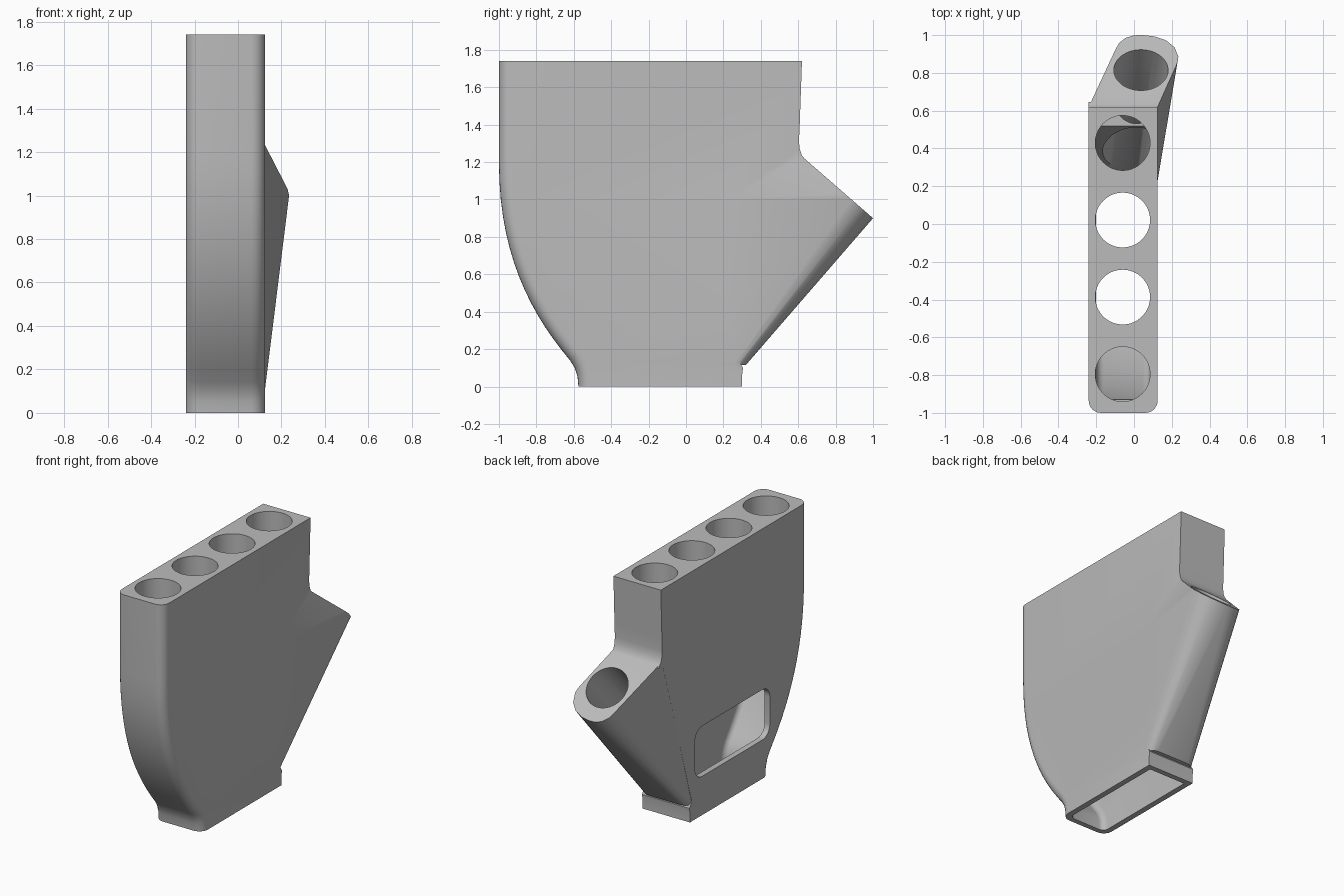
import bpy, bmesh, math
from mathutils import Vector

cube = bpy.data.objects.get("Cube")
if cube:
    bpy.data.objects.remove(cube, do_unlink=True)

XL, XR, XC = -0.24, 0.125, -0.06
HEIGHT, BORE = 1.74, 0.145

grey = bpy.data.materials.new("plain_grey")
grey.use_nodes = True
grey.diffuse_color = (0.5, 0.5, 0.5, 1)
grey.node_tree.nodes["Principled BSDF"].inputs["Base Color"].default_value = (0.5, 0.5, 0.5, 1)


def finish(name, bm):
    bmesh.ops.recalc_face_normals(bm, faces=bm.faces)
    mesh = bpy.data.meshes.new(name)
    bm.to_mesh(mesh)
    bm.free()
    mesh.materials.append(grey)
    obj = bpy.data.objects.new(name, mesh)
    bpy.context.collection.objects.link(obj)
    return obj


def extrude_x(name, profile, x0, x1, rounded=None, radius=0.0):
    """Extrude a (y, z) profile along x, optionally rounding chosen rim edges."""
    bm = bmesh.new()
    face = bm.faces.new([bm.verts.new((x0, y, z)) for y, z in profile])
    new = bmesh.ops.extrude_face_region(bm, geom=[face])["geom"]
    bmesh.ops.translate(bm, vec=(x1 - x0, 0, 0),
                        verts=[v for v in new if isinstance(v, bmesh.types.BMVert)])
    if rounded:
        rim = [e for e in bm.edges
               if abs(e.verts[0].co.x - e.verts[1].co.x) < 1e-5
               and all(rounded(v.co) for v in e.verts)]
        bmesh.ops.bevel(bm, geom=rim, offset=radius, segments=6, profile=0.5,
                        affect='EDGES', clamp_overlap=True)
    return finish(name, bm)


def cylinder(name, start, end, radius):
    start, end = Vector(start), Vector(end)
    axis = end - start
    bm = bmesh.new()
    bmesh.ops.create_cone(bm, cap_ends=True, segments=64, radius1=radius,
                          radius2=radius, depth=axis.length)
    bmesh.ops.rotate(bm, verts=bm.verts,
                     matrix=Vector((0, 0, 1)).rotation_difference(axis).to_matrix())
    bmesh.ops.translate(bm, verts=bm.verts, vec=(start + end) / 2)
    return finish(name, bm)


def combine(target, other, operation):
    mod = target.modifiers.new(operation.lower(), 'BOOLEAN')
    mod.operation, mod.solver, mod.object = operation, 'EXACT', other
    bpy.context.view_layer.objects.active = target
    bpy.ops.object.modifier_apply(modifier=mod.name)
    bpy.data.objects.remove(other, do_unlink=True)


def curve(p0, p1, p2, p3, steps=14):
    """Points of a cubic curve in the (y, z) plane."""
    pts = [Vector(p) for p in (p0, p1, p2, p3)]
    out = []
    for i in range(steps + 1):
        t = i / steps
        w = ((1 - t) ** 3, 3 * t * (1 - t) ** 2, 3 * t * t * (1 - t), t ** 3)
        out.append(tuple(sum((p * k for p, k in zip(pts, w)), Vector((0, 0)))))
    return out


# Main slab with its swept front edge
front = curve((-1, 1.2), (-1, 0.72), (-0.84, 0.4), (-0.62, 0.14))
neck = [(-0.595, 0.1), (-0.58, 0.055), (-0.575, 0)]
back = [(0.3, 0), (0.3, 0.06), (0.305, 0.1), (0.28, 0.14), (0.6, 1.21),
        (0.645, 1.205), (0.62, 1.235), (0.608, 1.27), (0.604, 1.31), (0.608, 1.4), (0.62, HEIGHT)]
body = extrude_x("manifold_body", [(-1, HEIGHT)] + front + neck + back, XL, XR,
                 lambda co: co.y < -0.5, 0.065)

# Slanted side spout, a hull from the neck to its skewed end face
end_outline = [(XL, 0.62), (-0.1, 0.92), (-0.08, 0.957), (-0.045, 0.985), (0, 0.999),
               (0.05, 1), (0.11, 0.993), (0.17, 0.972), (0.215, 0.935), (0.235, 0.885),
               (0.228, 0.85), (XR, 0.62)]
points = [(x, y, 0.9 + (1 - y) * 0.87) for x, y in end_outline]
for edge, inward in ((XL, 1), (XR, -1)):
    for i in range(5):
        a = math.radians(i * 22.5)
        points.append((edge + inward * 0.06 * (1 - math.cos(a)), 0.26 + 0.06 * math.sin(a), 0.115))
    for z in (0.2, 1.0):
        points.append((edge + inward * 0.03, 0.05, z))
bm = bmesh.new()
for p in points:
    bm.verts.new(p)
hull = bmesh.ops.convex_hull(bm, input=bm.verts)
loose = [g for g in hull["geom_interior"] if isinstance(g, bmesh.types.BMVert)]
bmesh.ops.delete(bm, geom=loose, context='VERTS')
bmesh.ops.dissolve_limit(bm, angle_limit=0.01, verts=bm.verts, edges=bm.edges)
combine(body, finish("side_spout", bm), 'UNION')

# Hollow chamber, open at the bottom
chamber = curve((-0.94, 1.1), (-0.93, 0.7), (-0.78, 0.4), (-0.575, 0.14))
chamber += [(-0.545, 0.08), (-0.535, -0.05), (0.262, -0.05), (0.262, 0.12), (0.565, 1.1)]
combine(body, extrude_x("chamber_cutter", chamber, XL + 0.04, XR - 0.04,
                        lambda co: co.y < -0.5, 0.04), 'DIFFERENCE')

# Four vertical bores and the spout bore
for i in range(4):
    y = -0.795 + i * 0.408
    combine(body, cylinder("bore_cutter", (XC, y, 0.95), (XC, y, HEIGHT + 0.1), BORE), 'DIFFERENCE')
mouth, root = Vector((0.037, 0.815, 1.061)), Vector((XC, 0.11, 0.24))
outside = mouth + (mouth - root).normalized() * 0.2
combine(body, cylinder("spout_bore_cutter", root, outside, BORE - 0.002), 'DIFFERENCE')

# Rounded window in the right side wall
window = []
r = 0.08
for cy, cz, start in ((0.245 - r, 0.62 - r, 0), (-0.58 + r, 0.62 - r, 90),
                      (-0.58 + r, 0.27 + r, 180), (0.245 - r, 0.27 + r, 270)):
    for i in range(7):
        a = math.radians(start + i * 15)
        window.append((cy + r * math.cos(a), cz + r * math.sin(a)))
combine(body, extrude_x("window_cutter", window, XL - 0.1, XL + 0.1), 'DIFFERENCE')

# Smooth shading with sharp rims
bpy.ops.object.select_all(action='DESELECT')
body.select_set(True)
bpy.context.view_layer.objects.active = body
bpy.ops.object.shade_smooth_by_angle(angle=math.radians(35))
